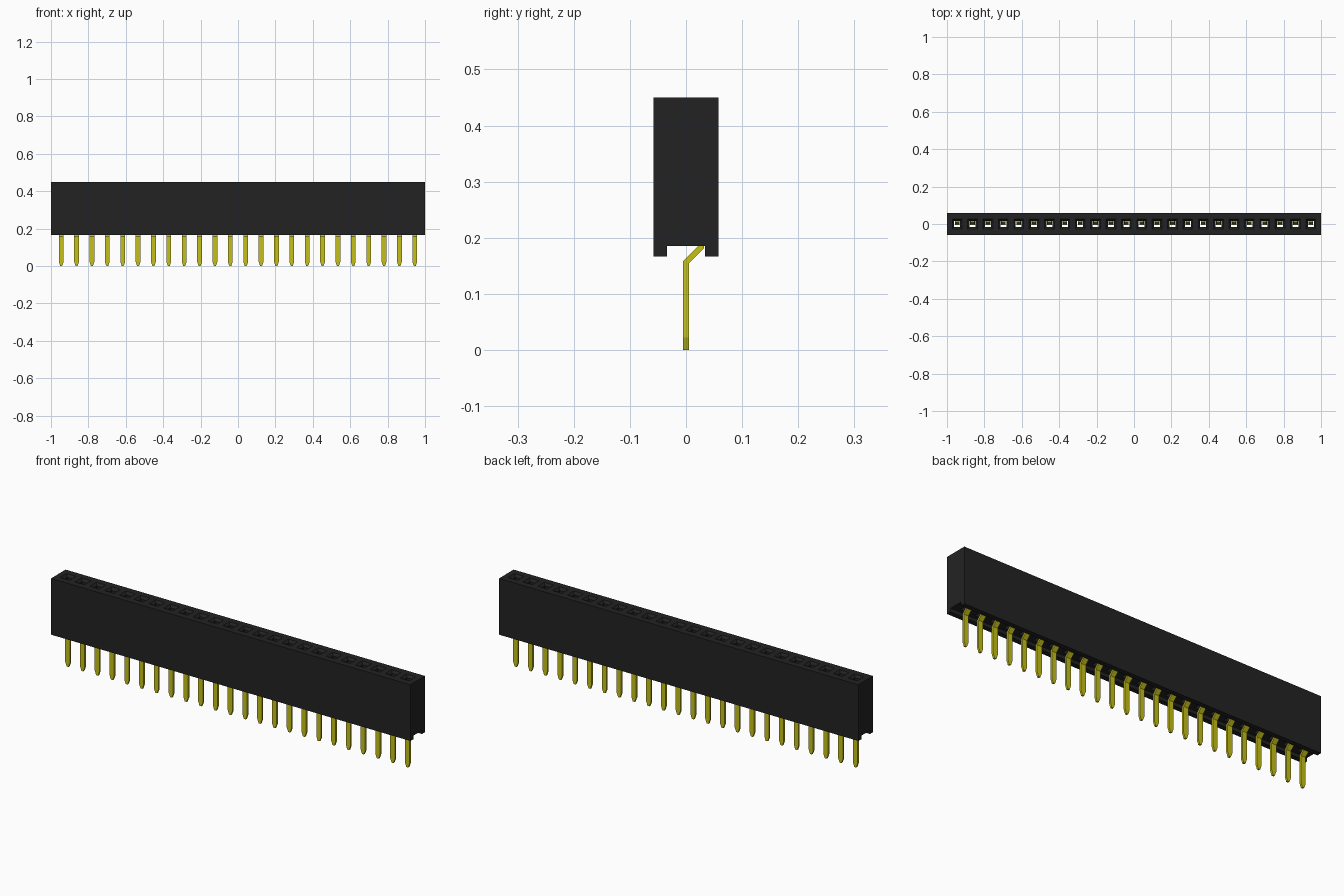
import bpy, bmesh
from mathutils import Vector

cube = bpy.data.objects.get("Cube")
if cube:
    bpy.data.objects.remove(cube, do_unlink=True)

COUNT, PITCH = 24, 0.0822
XS = [(i - (COUNT - 1) / 2) * PITCH for i in range(COUNT)]


def material(name, rgb):
    m = bpy.data.materials.new(name)
    m.use_nodes = True
    m.diffuse_color = (*rgb, 1)
    m.node_tree.nodes["Principled BSDF"].inputs["Base Color"].default_value = (*rgb, 1)
    return m


black = material("black plastic", (0.0165, 0.0165, 0.0165))
gold = material("gold metal", (0.56, 0.53, 0.01))


def loft(bm, rings):
    """Skin a list of point rings and cap both ends."""
    loops = [[bm.verts.new(p) for p in r] for r in rings]
    n = len(loops[0])
    for a, b in zip(loops, loops[1:]):
        for i in range(n):
            j = (i + 1) % n
            bm.faces.new((a[i], a[j], b[j], b[i]))
    bm.faces.new(loops[0][::-1])
    bm.faces.new(loops[-1])


def finish(bm, name):
    bmesh.ops.recalc_face_normals(bm, faces=bm.faces)
    me = bpy.data.meshes.new(name)
    bm.to_mesh(me)
    bm.free()
    return me


def add_object(name, me):
    ob = bpy.data.objects.new(name, me)
    bpy.context.collection.objects.link(ob)
    return ob


# Housing: notched profile run along x
Y, Z0, Z1, NY, NZ = 0.058, 0.167, 0.45, 0.034, 0.185
profile = [(-Y, Z0), (-NY, Z0), (-NY, NZ), (NY, NZ), (NY, Z0), (Y, Z0), (Y, Z1), (-Y, Z1)]
bm = bmesh.new()
loft(bm, [[(x, y, z) for y, z in profile] for x in (-1, 1)])
housing = add_object("housing", finish(bm, "housing"))
housing.data.materials.append(black)

# Socket cutters: funnel mouth, narrow throat, contact chamber (z, half x, y min, y max)
sections = [(0.175, 0.016, -0.016, 0.033), (0.405, 0.016, -0.016, 0.033),
            (0.41, 0.016, -0.016, 0.016), (0.438, 0.016, -0.016, 0.016),
            (0.45, 0.026, -0.026, 0.026), (0.46, 0.026, -0.026, 0.026)]
bm = bmesh.new()
for x in XS:
    loft(bm, [[(x - h, a, z), (x + h, a, z), (x + h, b, z), (x - h, b, z)]
              for z, h, a, b in sections])
cutter = add_object("socket_cutter", finish(bm, "socket_cutter"))
cutter.data.materials.append(black)
cutter.hide_render = True
mod = housing.modifiers.new("sockets", 'BOOLEAN')
mod.operation, mod.solver, mod.object = 'DIFFERENCE', 'EXACT', cutter
bpy.context.view_layer.objects.active = housing
bpy.ops.object.modifier_apply(modifier=mod.name)
bpy.data.objects.remove(cutter, do_unlink=True)

# Pin: bent strip with a tapered tip and a spring contact (y, z, half width)
path = [(0, 0, 0.005), (0, 0.022, 0.013), (0, 0.156, 0.013), (0.0275, 0.1835, 0.013),
        (0.0275, 0.29, 0.013), (0.006, 0.355, 0.011), (0.016, 0.40, 0.011)]
T = 0.005
pts = [Vector((y, z)) for y, z, _ in path]
rings = []
for i, p in enumerate(pts):
    d0 = (p - pts[i - 1]).normalized() if i else (pts[1] - p).normalized()
    d1 = (pts[i + 1] - p).normalized() if i + 1 < len(pts) else d0
    t = (d0 + d1).normalized()
    off = Vector((t.y, -t.x)) * T / t.dot(d1)
    w, a, b = path[i][2], p - off, p + off
    rings.append([(-w, a.x, a.y), (w, a.x, a.y), (w, b.x, b.y), (-w, b.x, b.y)])
bm = bmesh.new()
loft(bm, rings)
pin_mesh = finish(bm, "pin")
pin_mesh.materials.append(gold)
for i, x in enumerate(XS):
    add_object(f"pin_{i + 1:02d}", pin_mesh).location.x = x
